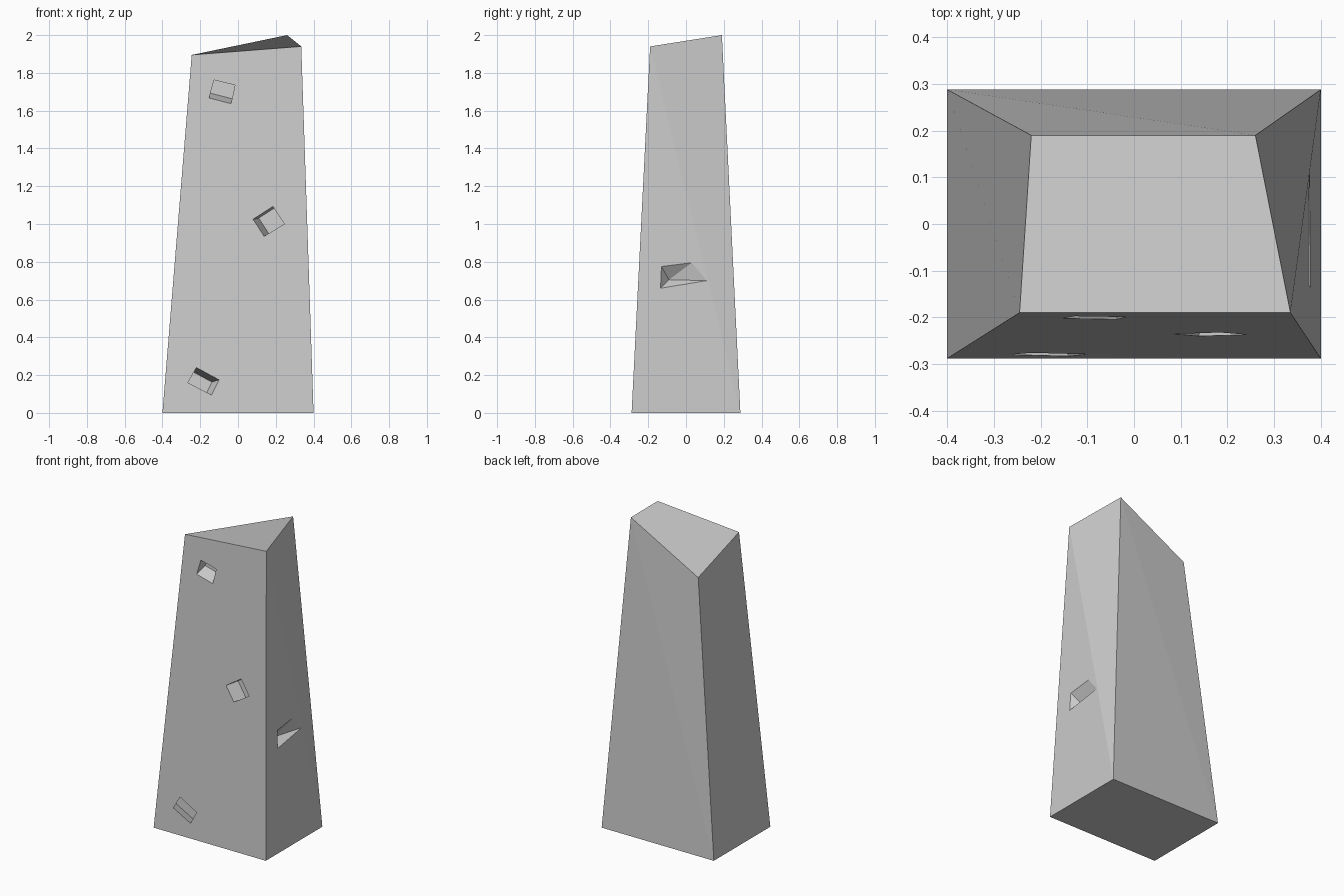
import bpy, bmesh
from mathutils import Vector

if "Cube" in bpy.data.objects:
    bpy.data.objects.remove(bpy.data.objects["Cube"])


def add_object(name, bm):
    bmesh.ops.recalc_face_normals(bm, faces=bm.faces)
    mesh = bpy.data.meshes.new(name)
    bm.to_mesh(mesh)
    bm.free()
    ob = bpy.data.objects.new(name, mesh)
    bpy.context.collection.objects.link(ob)
    return ob


# Tapered standing stone with a slanted top
bm = bmesh.new()
fl, fr, br, bl = [bm.verts.new(c) for c in (
    (-.4, -.288, 0), (.4, -.288, 0), (.4, .288, 0), (-.4, .288, 0))]
tfl, tfr, tbr, tbl = [bm.verts.new(c) for c in (
    (-.245, -.19, 1.895), (.335, -.19, 1.94), (.26, .19, 2), (-.22, .19, 1.74))]
for f in ((fl, bl, br, fr), (fl, fr, tfr, tfl), (fr, br, tfr), (br, tbr, tfr),
          (bl, tbr, br), (bl, tbl, tbr), (bl, fl, tfl, tbl), (tfl, tfr, tbr, tbl)):
    bm.faces.new(f)
stone = add_object("standing_stone", bm)


def chip(name, opening, inner):
    """Cut a chip running from its surface outline down to its inner points."""
    bm = bmesh.new()
    outer = [o + (o - i) * .4 for o, i in zip(opening, inner)]
    for p in outer + inner:
        bm.verts.new(p)
    bmesh.ops.remove_doubles(bm, verts=bm.verts, dist=1e-5)
    bmesh.ops.convex_hull(bm, input=bm.verts)
    cutter = add_object(name, bm)
    cutter.hide_render = True
    mod = stone.modifiers.new(name, 'BOOLEAN')
    mod.operation = 'DIFFERENCE'
    mod.solver = 'EXACT'
    mod.object = cutter
    bpy.context.view_layer.objects.active = stone
    bpy.ops.object.modifier_apply(modifier=name)
    bpy.data.objects.remove(cutter)


# Boxy chips in the front: outline (x, z) and drift of the floor
front_chips = (
    (((-.127, 1.762), (-.016, 1.735), (-.037, 1.637), (-.153, 1.667)), (.006, .026)),
    (((.08, 1.025), (.185, 1.093), (.245, 1.0), (.138, .935)), (.03, .006)),
    (((-.265, .16), (-.22, .24), (-.10, .175), (-.14, .095)), (-.038, -.012)),
)
for n, (outline, (dx, dz)) in enumerate(front_chips):
    opening = [Vector((x, -.288 + .0511 * z, z)) for x, z in outline]
    chip(f"front_chip_{n}", opening, [p + Vector((dx, .08, dz)) for p in opening])

# Pointed chip in the right side
opening = [Vector((.4 - .0335 * z, y, z)) for y, z in (
    (-.13, .775), (.03, .795), (.11, .70), (-.135, .66))]
chip("side_chip", opening, [Vector((.325, -.09, .705))] * 4)
